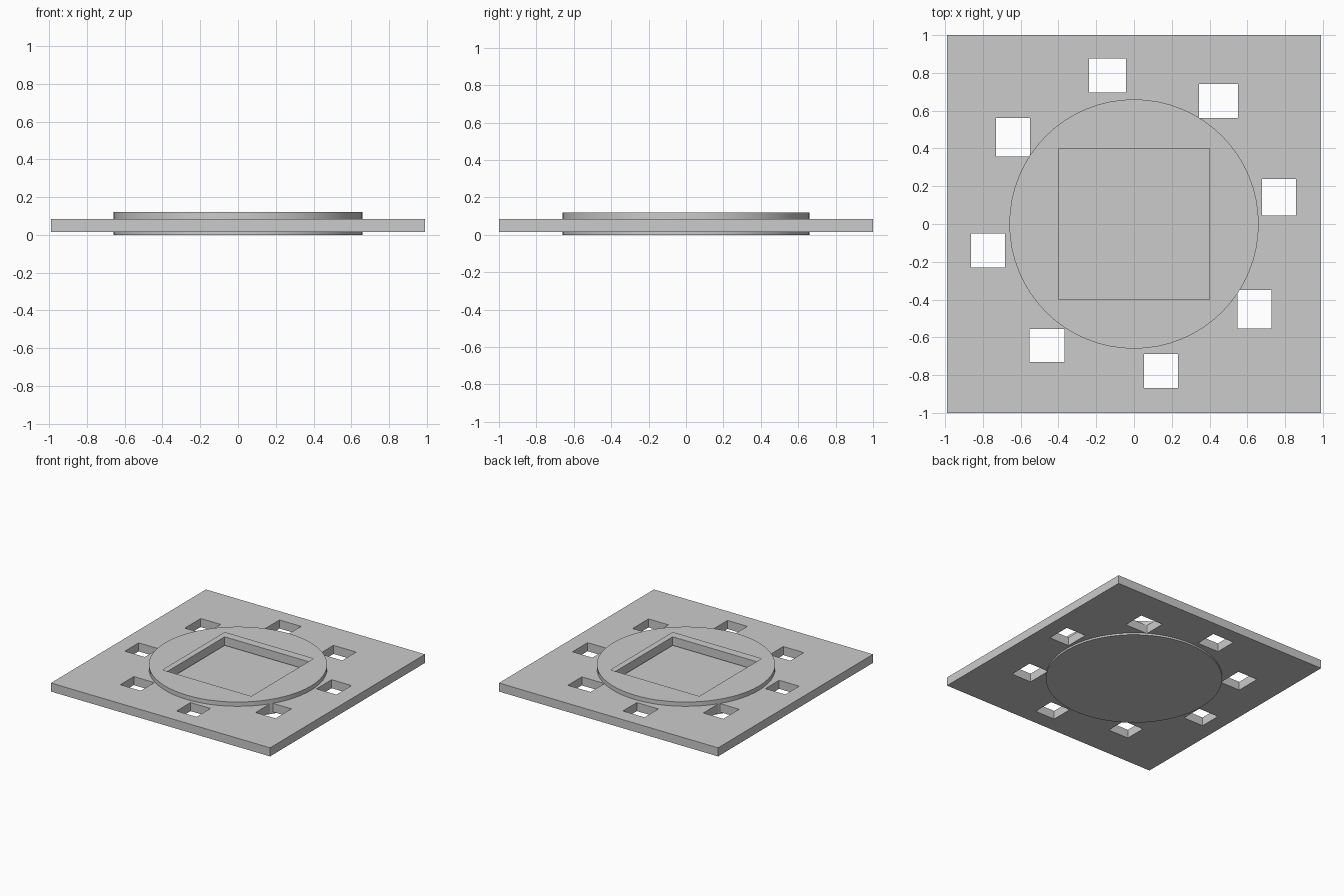
import bpy, bmesh, math

if "Cube" in bpy.data.objects:
    bpy.data.objects.remove(bpy.data.objects["Cube"])

R, SEG = 0.66, 64           # disc radius and sides
Z_TOP, RECESS = 0.12, 0.40  # disc top height, half width of square recess
PLATE_LOW, PLATE_HIGH = 0.015, 0.085


def finish(name, bm):
    bmesh.ops.recalc_face_normals(bm, faces=bm.faces)
    mesh = bpy.data.meshes.new(name)
    bm.to_mesh(mesh)
    bm.free()
    obj = bpy.data.objects.new(name, mesh)
    bpy.context.collection.objects.link(obj)
    return obj


def add_box(bm, x0, x1, y0, y1, z0, z1):
    verts = bmesh.ops.create_cube(bm, size=1)["verts"]
    for v in verts:
        v.co = (x1 if v.co.x > 0 else x0,
                y1 if v.co.y > 0 else y0,
                z1 if v.co.z > 0 else z0)


# Square base plate
bm = bmesh.new()
add_box(bm, -0.99, 0.99, -1, 1, PLATE_LOW, PLATE_HIGH)
plate = finish("base_plate", bm)

# Ring of eight windows plus the central opening: centre x, y and size x, y
windows = [(-0.14, 0.785, 0.195, 0.18), (0.447, 0.65, 0.205, 0.18),
           (0.768, 0.142, 0.18, 0.195), (0.637, -0.452, 0.18, 0.205),
           (0.143, -0.778, 0.18, 0.18), (-0.46, -0.643, 0.185, 0.175),
           (-0.772, -0.14, 0.18, 0.178), (-0.64, 0.459, 0.18, 0.205),
           (0, 0, 2 * RECESS, 2 * RECESS)]
bm = bmesh.new()
for x, y, w, h in windows:
    add_box(bm, x - w / 2, x + w / 2, y - h / 2, y + h / 2, -0.2, 0.3)
cutter = finish("window_cutter", bm)
cutter.hide_render = True
cutter.hide_viewport = True
cut = plate.modifiers.new("windows", "BOOLEAN")
cut.operation, cut.solver, cut.object = "DIFFERENCE", "EXACT", cutter

# Round shell around the plate: closed floor, rim, and top with square opening
bm = bmesh.new()
low, high, inner = [], [], []
for i in range(SEG):
    a = 2 * math.pi * i / SEG
    c, s = math.cos(a), math.sin(a)
    k = RECESS / max(abs(c), abs(s))
    low.append(bm.verts.new((R * c, R * s, 0)))
    high.append(bm.verts.new((R * c, R * s, Z_TOP)))
    inner.append(bm.verts.new((k * c, k * s, Z_TOP)))
bm.faces.new(low[::-1])
for i in range(SEG):
    j = (i + 1) % SEG
    bm.faces.new((low[i], low[j], high[j], high[i]))
    bm.faces.new((high[i], high[j], inner[j], inner[i]))
disc = finish("round_disc", bm)

# Smooth rim with sharp top and bottom edges
bpy.ops.object.select_all(action="DESELECT")
disc.select_set(True)
bpy.context.view_layer.objects.active = disc
bpy.ops.object.shade_smooth_by_angle(angle=math.radians(30))
